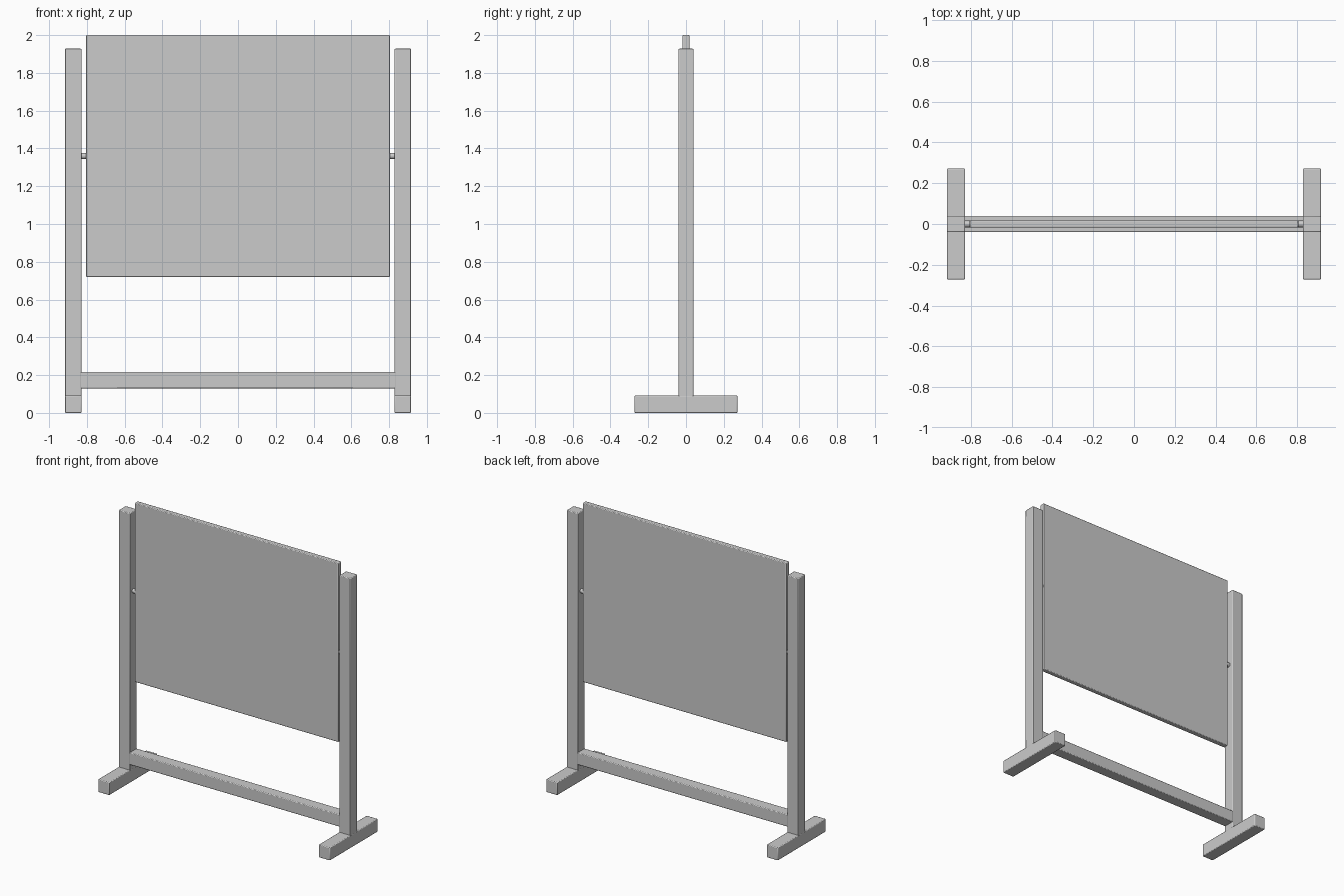
import bpy, math

if "Cube" in bpy.data.objects:
    bpy.data.objects.remove(bpy.data.objects["Cube"])


def finish(ob, bevel):
    # soft narrow edge rounding with smooth shading
    if bevel:
        m = ob.modifiers.new("edge_bevel", 'BEVEL')
        m.width = bevel
        m.segments = 2
        m.limit_method = 'ANGLE'
    bpy.ops.object.shade_smooth_by_angle(angle=math.radians(35))


def box(name, lo, hi, bevel=0.005):
    bpy.ops.mesh.primitive_cube_add(
        size=1, location=[(a + b) / 2 for a, b in zip(lo, hi)])
    ob = bpy.context.object
    ob.name = name
    ob.scale = [b - a for a, b in zip(lo, hi)]
    bpy.ops.object.transform_apply(location=False, rotation=False, scale=True)
    finish(ob, bevel)
    return ob


# Swinging panel
box("board_panel", (-0.806, -0.018, 0.72), (0.806, 0.018, 2.0))

# Lower rail joining the posts
box("cross_rail", (-0.835, -0.04, 0.13), (0.835, 0.04, 0.217))

for side, s in (("left", -1), ("right", 1)):
    x0, x1 = sorted((s * 0.828, s * 0.917))
    # Floor foot and upright post
    box(side + "_foot", (x0, -0.272, 0.0), (x1, 0.272, 0.092))
    box(side + "_post", (x0, -0.04, 0.085), (x1, 0.04, 1.928))
    # Pivot pin between post and panel
    bpy.ops.mesh.primitive_cylinder_add(
        vertices=20, radius=0.016, depth=0.06,
        location=(s * 0.818, 0, 1.36), rotation=(0, math.pi / 2, 0))
    bpy.context.object.name = side + "_pivot_pin"
    finish(bpy.context.object, 0)
